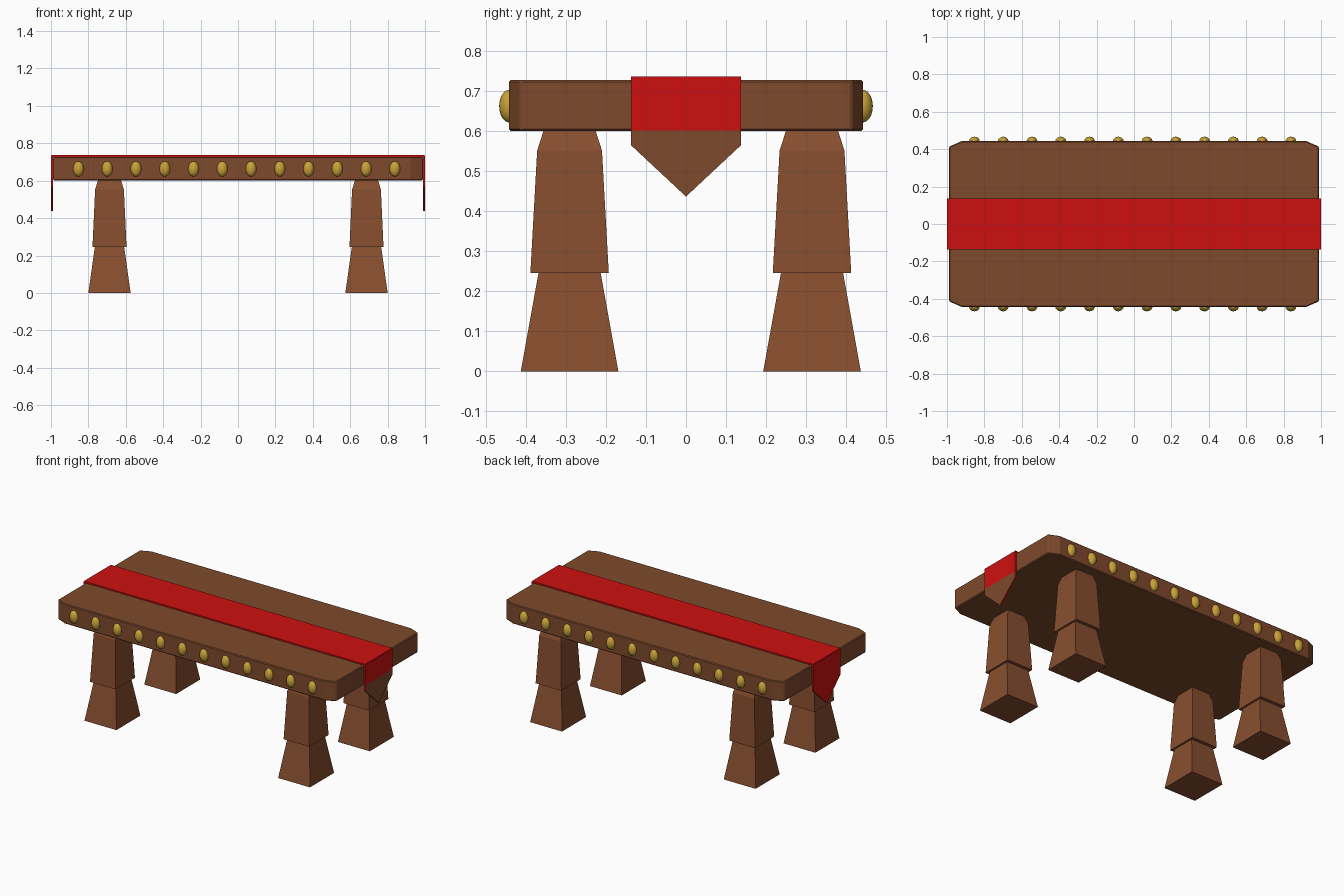
import bpy, bmesh, math
from mathutils import Vector

if "Cube" in bpy.data.objects:
    bpy.data.objects.remove(bpy.data.objects["Cube"])


def material(name, rgb):
    m = bpy.data.materials.new(name)
    m.diffuse_color = (*rgb, 1)
    m.use_nodes = True
    m.node_tree.nodes["Principled BSDF"].inputs["Base Color"].default_value = m.diffuse_color
    return m


WOOD = material("table wood", (0.21, 0.068, 0.025))
LEG = material("leg wood", (0.245, 0.077, 0.028))
RED = material("red cloth", (0.62, 0.005, 0.005))
GOLD = material("gold", (0.58, 0.36, 0.04))


def make(name, bm, *mats):
    bmesh.ops.recalc_face_normals(bm, faces=bm.faces)
    me = bpy.data.meshes.new(name)
    bm.to_mesh(me)
    bm.free()
    ob = bpy.data.objects.new(name, me)
    bpy.context.collection.objects.link(ob)
    for m in mats:
        me.materials.append(m)
    return ob


def prism(points, offset):
    """Extrude a flat 3D outline by an offset vector."""
    bm = bmesh.new()
    face = bm.faces.new([bm.verts.new(p) for p in points])
    ext = bmesh.ops.extrude_face_region(bm, geom=[face])
    verts = [g for g in ext["geom"] if isinstance(g, bmesh.types.BMVert)]
    bmesh.ops.translate(bm, verts=verts, vec=Vector(offset))
    return bm


def rings(cx, cy, levels):
    """Stack rectangular sections (z, half x, half y) into a closed block."""
    bm = bmesh.new()
    loops = [[bm.verts.new((cx + sx * hx, cy + sy * hy, z))
              for sx, sy in ((-1, -1), (1, -1), (1, 1), (-1, 1))]
             for z, hx, hy in levels]
    for a, b in zip(loops, loops[1:]):
        for i in range(4):
            j = (i + 1) % 4
            bm.faces.new((a[i], a[j], b[j], b[i]))
    bm.faces.new(loops[0][::-1])
    bm.faces.new(loops[-1])
    return bm


# Tabletop with clipped corners and slightly eased edges
X, Y, CX, CY = 0.988, 0.443, 0.922, 0.414
outline = [(-CX, -Y), (CX, -Y), (X, -CY), (X, CY),
           (CX, Y), (-CX, Y), (-X, CY), (-X, -CY)]
top = make("tabletop", prism([(x, y, 0.601) for x, y in outline], (0, 0, 0.127)), WOOD)
bev = top.modifiers.new("eased edges", "BEVEL")
bev.width = 0.005
bev.segments = 1
bev.limit_method = "ANGLE"
bev.angle_limit = math.radians(60)

# Legs: flared foot below a wider, tapered post
for sx, side in ((-1, "left"), (1, "right")):
    for cy, end in ((-0.291, "front"), (0.315, "back")):
        cx = sx * 0.687
        make(f"{end}_{side}_foot",
             rings(cx, cy, [(0, 0.113, 0.122), (0.25, 0.078, 0.077)]), LEG)
        make(f"{end}_{side}_post",
             rings(cx, cy, [(0.246, 0.091, 0.098), (0.552, 0.077, 0.081),
                            (0.605, 0.061, 0.064)]), LEG)

# Cloth runner lying on the table
W = 0.137
make("runner", prism([(-0.998, -W, 0.726), (0.998, -W, 0.726), (0.998, W, 0.726),
                      (-0.998, W, 0.726)], (0, 0, 0.011)), RED)

# Pointed hanging ends; the right one has a wood-coloured lower face
for sx, side in ((-1, "left"), (1, "right")):
    shape = [(-W, 0.733), (W, 0.733), (W, 0.565), (0, 0.437), (-W, 0.565)]
    bm = prism([(sx * 0.990, y, z) for y, z in shape], (sx * 0.009, 0, 0))
    bmesh.ops.bisect_plane(bm, geom=bm.verts[:] + bm.edges[:] + bm.faces[:],
                           plane_co=(0, 0, 0.602), plane_no=(0, 0, 1))
    bm.normal_update()
    for f in bm.faces:
        c = f.calc_center_median()
        if c.x > 0.9985 and c.z < 0.602:
            f.material_index = 1
    make(f"{side}_runner_end", bm, RED, WOOD)

# Gold studs along the front and back edges
for sy, side in ((-1, "front"), (1, "back")):
    bm = bmesh.new()
    for i in range(12):
        new = bmesh.ops.create_uvsphere(bm, u_segments=20, v_segments=12, radius=1)["verts"]
        bmesh.ops.scale(bm, verts=new, vec=(0.029, 0.026, 0.041))
        bmesh.ops.translate(bm, verts=new, vec=(-0.853 + i * 0.1538, sy * 0.441, 0.663))
    for f in bm.faces:
        f.smooth = True
    make(f"{side}_studs", bm, GOLD)
